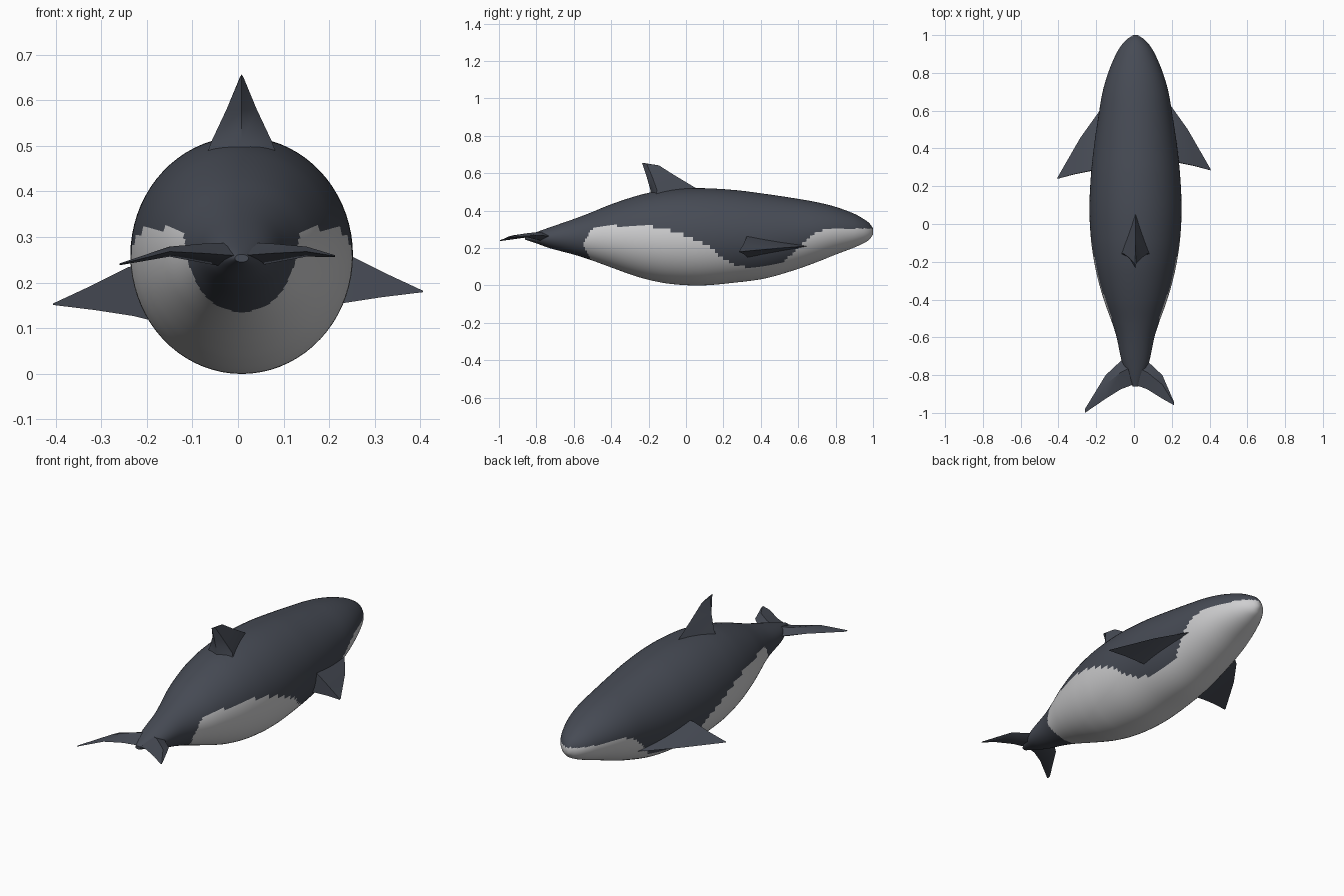
import bpy, bmesh, math

if "Cube" in bpy.data.objects:
    bpy.data.objects.remove(bpy.data.objects["Cube"])


def material(name, rgb):
    m = bpy.data.materials.new(name)
    m.diffuse_color = (*rgb, 1)
    m.use_nodes = True
    m.node_tree.nodes["Principled BSDF"].inputs["Base Color"].default_value = m.diffuse_color
    return m


DARK = material("slate grey skin", (0.062, 0.070, 0.090))
LIGHT = material("pale belly", (0.62, 0.62, 0.63))


def interp(table, y, col, smooth=True):
    """Value of a column at y; the table rises in y."""
    y = min(max(y, table[0][0]), table[-1][0])
    for i in range(len(table) - 1):
        if y <= table[i + 1][0]:
            break
    a, b = table[i], table[i + 1]
    h = b[0] - a[0]
    t = (y - a[0]) / h
    if not smooth:
        return a[col] + (b[col] - a[col]) * t

    def slope(k):
        p, q = table[max(k - 1, 0)], table[min(k + 1, len(table) - 1)]
        return (q[col] - p[col]) / (q[0] - p[0])
    return ((2*t**3 - 3*t*t + 1) * a[col] + (t**3 - 2*t*t + t) * h * slope(i)
            + (3*t*t - 2*t**3) * b[col] + (t**3 - t*t) * h * slope(i + 1))


def finish(bm, name, mats, angle):
    bmesh.ops.recalc_face_normals(bm, faces=bm.faces)
    me = bpy.data.meshes.new(name)
    bm.to_mesh(me)
    bm.free()
    ob = bpy.data.objects.new(name, me)
    bpy.context.collection.objects.link(ob)
    for m in mats:
        me.materials.append(m)
    bpy.ops.object.select_all(action='DESELECT')
    ob.select_set(True)
    bpy.context.view_layer.objects.active = ob
    bpy.ops.object.shade_smooth_by_angle(angle=math.radians(angle))
    return ob


def loft(bm, sections):
    """Skin closed sections of equal point count and cap both ends."""
    rings = [[bm.verts.new(p) for p in s] for s in sections]
    n = len(rings[0])
    for a, b in zip(rings, rings[1:]):
        for i in range(n):
            j = (i + 1) % n
            bm.faces.new((a[i], a[j], b[j], b[i]))
    bm.faces.new(rings[0])
    bm.faces.new(rings[-1])


# Body: y, bottom z, top z, half width
BODY = [(-0.86, .245, .262, .015), (-0.80, .225, .285, .045), (-0.73, .20, .31, .072),
        (-0.60, .165, .355, .10), (-0.52, .14, .385, .125), (-0.41, .10, .43, .165),
        (-0.30, .06, .468, .197), (-0.20, .03, .495, .219), (-0.08, .008, .513, .236),
        (0.08, 0, .52, .244), (0.26, .015, .51, .236), (0.42, .037, .49, .219),
        (0.58, .082, .466, .195), (0.70, .125, .445, .174), (0.80, .165, .42, .145),
        (0.90, .203, .383, .103), (0.95, .226, .355, .072), (0.98, .245, .333, .043),
        (1.0, .272, .305, .012)]
# Height of the colour border along the flank
BORDER = [(-0.55, .22), (-0.51, .295), (-0.46, .32), (-0.20, .318), (-0.10, .30), (0, .265),
          (0.12, .21), (0.19, .15), (0.28, .10), (0.39, .098), (0.52, .125), (0.60, .20),
          (0.67, .27), (0.75, .302), (1.0, .305)]
bm = bmesh.new()
sections = []
N = 72
for s in range(221):
    y = -0.86 + 1.86 * s / 220
    lo, hi, w = (interp(BODY, y, c) for c in (1, 2, 3))
    sections.append([(0.008 + w * math.cos(math.tau * k / N), y,
                      (lo + hi) / 2 + (hi - lo) / 2 * math.sin(math.tau * k / N))
                     for k in range(N)])
loft(bm, sections)
for f in bm.faces:
    c = f.calc_center_median()
    rear = -0.55 + max(0, 0.22 - c.z) * 0.5
    if c.y > rear and c.z < interp(BORDER, c.y, 1, False):
        f.material_index = 1
finish(bm, "body", [DARK, LIGHT], 60)

# Dorsal fin: wide triangular root, thin swept top
bm = bmesh.new()
CX = 0.008
loft(bm, [[(CX, .14, .47), (CX - .088, -.165, .45), (CX, -.195, .45), (CX + .088, -.165, .45)],
          [(CX, .05, .522), (CX - .066, -.155, .51), (CX, -.19, .51), (CX + .066, -.155, .51)],
          [(CX, -.06, .588), (CX - .033, -.18, .58), (CX, -.21, .58), (CX + .033, -.18, .58)],
          [(CX, -.145, .642), (CX - .004, -.21, .65), (CX, -.235, .656), (CX + .004, -.21, .65)]])
finish(bm, "dorsal_fin", [DARK], 50)

# Flippers: wedge section with a thick rear, tapering to a point
for side, name, dy, dz in ((1, "right_flipper", 0, 0), (-1, "left_flipper", -.045, -.028)):
    bm = bmesh.new()
    wedge = [[(.14, .68, .21), (.19, .34, .275), (.17, .34, .14)],
             [(.185, .64, .21), (.24, .325, .262), (.23, .325, .155)],
             [(.285, .50, .20), (.32, .308, .222), (.315, .308, .168)],
             [(.403, .295, .181), (.406, .284, .182), (.405, .284, .179)]]
    loft(bm, [[(side * x, y + dy, z + dz) for x, y, z in s] for s in wedge])
    finish(bm, name, [DARK], 35)

# Tail flukes: lens sections (x, leading y, trailing y, z, half thickness)
for side, name, tip in ((1, "right_fluke", (.213, -.945, -.96, .258, .002)),
                        (-1, "left_fluke", (.26, -.98, -1.0, .24, .002))):
    bm = bmesh.new()
    rows = [(-.01, -.68, -.845, .258, .03), (.07, -.725, -.875, .264, .022),
            (.15, -.80, -.925, .268, .011), tip]
    loft(bm, [[(side * x, a, z), (side * x, .6 * a + .4 * b, z + t),
               (side * x, b, z), (side * x, .6 * a + .4 * b, z - t)] for x, a, b, z, t in rows])
    finish(bm, name, [DARK], 35)
